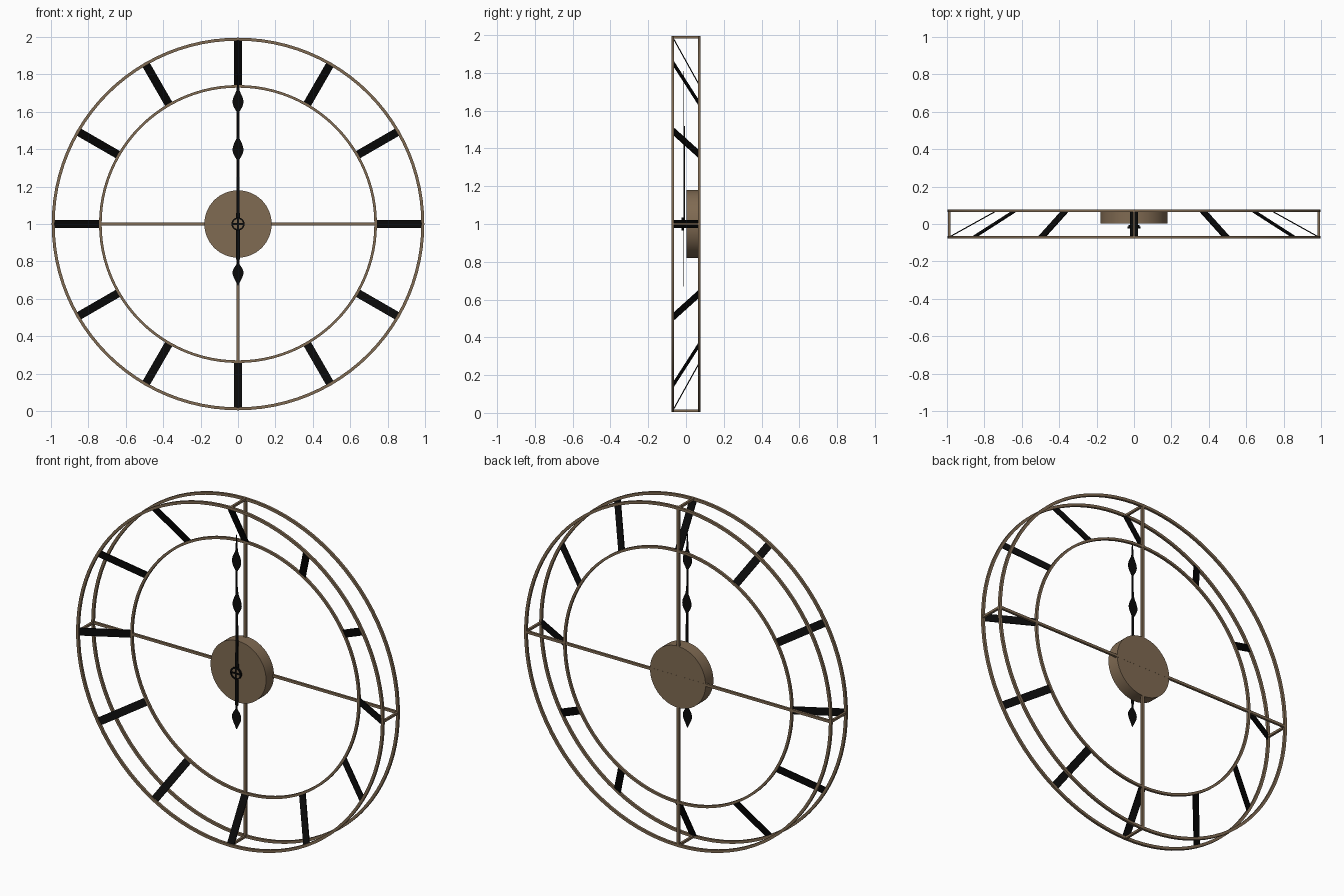
import bpy
import bmesh
import math
from mathutils import Vector, Matrix

cube = bpy.data.objects.get("Cube")
if cube:
    bpy.data.objects.remove(cube, do_unlink=True)

HUB = Vector((0, 0, 1))
FRONT, BACK = -0.07, 0.07
OUTER_R, INNER_R = 0.988, 0.736


def make_material(name, color):
    mat = bpy.data.materials.new(name)
    mat.use_nodes = True
    mat.diffuse_color = color
    mat.node_tree.nodes["Principled BSDF"].inputs["Base Color"].default_value = color
    return mat


bronze = make_material("bronze", (0.215, 0.145, 0.085, 1))
black = make_material("black", (0.003, 0.003, 0.003, 1))


def smooth(ob):
    bpy.ops.object.select_all(action='DESELECT')
    ob.select_set(True)
    bpy.context.view_layer.objects.active = ob
    bpy.ops.object.shade_smooth_by_angle(angle=math.radians(40))


def link(name, mesh, mat):
    ob = bpy.data.objects.new(name, mesh)
    bpy.context.collection.objects.link(ob)
    mesh.materials.append(mat)
    return ob


def ring(name, radius, y, half_width, half_depth, mat, segments=96):
    """Rectangular band spun around the hub axis."""
    bm = bmesh.new()
    corners = [(-1, -1), (1, -1), (1, 1), (-1, 1)]
    verts = [bm.verts.new((0, y + v * half_depth, HUB.z + radius + u * half_width))
             for u, v in corners]
    edges = [bm.edges.new((verts[i], verts[(i + 1) % 4])) for i in range(4)]
    bmesh.ops.spin(bm, geom=verts + edges, cent=HUB, axis=(0, 1, 0),
                   angle=math.tau, steps=segments, use_merge=True)
    bmesh.ops.remove_doubles(bm, verts=bm.verts, dist=0.0001)
    bmesh.ops.recalc_face_normals(bm, faces=bm.faces)
    mesh = bpy.data.meshes.new(name)
    bm.to_mesh(mesh)
    bm.free()
    smooth(link(name, mesh, mat))


def disc(name, radius, y0, y1, mat, sides):
    bpy.ops.mesh.primitive_cylinder_add(
        vertices=sides, radius=radius, depth=y1 - y0,
        location=HUB + Vector((0, (y0 + y1) / 2, 0)),
        rotation=(math.pi / 2, 0, 0))
    ob = bpy.context.object
    ob.name = name
    ob.data.materials.append(mat)
    smooth(ob)


def bar(name, a, b, across, width, thick, mat):
    """Flat sided bar from a to b, with its width along across."""
    along = (b - a).normalized()
    turn = Matrix((across, along, across.cross(along))).transposed()
    bpy.ops.mesh.primitive_cube_add(size=1)
    ob = bpy.context.object
    ob.name = name
    ob.data.materials.append(mat)
    ob.matrix_world = (Matrix.Translation((a + b) / 2) @ turn.to_4x4()
                       @ Matrix.Diagonal((width, (b - a).length, thick, 1)))


def radial(angle, r, y):
    return HUB + Vector((math.sin(angle) * r, y, math.cos(angle) * r))


def tangent(angle):
    return Vector((math.cos(angle), 0, -math.sin(angle)))


def hand(name, outline, y):
    """Flat symmetric hand from (height, half width) pairs."""
    side = [(w, y, HUB.z + h) for h, w in outline]
    verts = side + [(-x, yy, z) for x, yy, z in reversed(side)]
    mesh = bpy.data.meshes.new(name)
    mesh.from_pydata(verts, [], [range(len(verts))])
    solid = link(name, mesh, black).modifiers.new("thickness", 'SOLIDIFY')
    solid.thickness = 0.003
    solid.offset = 0


def leaf(base, length, direction=1):
    """Rounded teardrop outline running away from the hub."""
    steps = [i / 14 for i in range(15)]
    return [(base + direction * length * t,
             0.005 + 0.024 * math.sin(math.pi * t ** 0.85) ** 1.4) for t in steps[:-1]]


# Frame rings
ring("front_outer_ring", OUTER_R, FRONT, 0.008, 0.007, bronze)
ring("back_outer_ring", OUTER_R, BACK, 0.008, 0.007, bronze)
ring("inner_ring", INNER_R, BACK, 0.007, 0.007, bronze)

# Back cross bars and the struts joining the outer rings
for i, label in enumerate(("vertical", "horizontal")):
    a = i * math.pi / 2
    bar(label + "_cross_bar", radial(a, OUTER_R, BACK),
        radial(a + math.pi, OUTER_R, BACK), tangent(a), 0.015, 0.013, bronze)
for i in range(4):
    a = i * math.pi / 2
    bar("depth_strut_%d" % i, radial(a, OUTER_R, FRONT),
        radial(a, OUTER_R, BACK), tangent(a), 0.013, 0.013, bronze)

# Slanted hour markers
for i in range(12):
    a = i * math.tau / 12
    bar("hour_marker_%d" % i, radial(a, INNER_R, BACK), radial(a, OUTER_R, FRONT),
        tangent(a), 0.044, 0.006, black)

# Movement housing
disc("movement_housing", 0.18, 0.003, 0.076, bronze, 64)

# Hands
hand("hour_hand", [(0, 0.010), (0.18, 0.008)] + leaf(0.34, 0.13) + [(0.52, 0.001)],
     -0.008)
hand("minute_hand",
     [(-0.19, 0.010), (0, 0.010), (0.2, 0.006)] + leaf(0.595, 0.13) + [(0.81, 0.001)],
     -0.013)
hand("counterweight",
     [(-0.33, 0.001)] + list(reversed(leaf(-0.21, 0.115, -1))) + [(-0.18, 0.007)],
     -0.013)

# Centre cap
disc("hand_spindle", 0.012, -0.018, 0.005, black, 16)
disc("cap_plate", 0.03, -0.02, -0.016, bronze, 32)
ring("cap_rim", 0.031, -0.019, 0.004, 0.005, black, 32)
for i in range(2):
    a = i * math.pi / 2
    bar("cap_spoke_%d" % i, radial(a, 0.03, -0.021),
        radial(a + math.pi, 0.03, -0.021), tangent(a), 0.009, 0.005, black)
